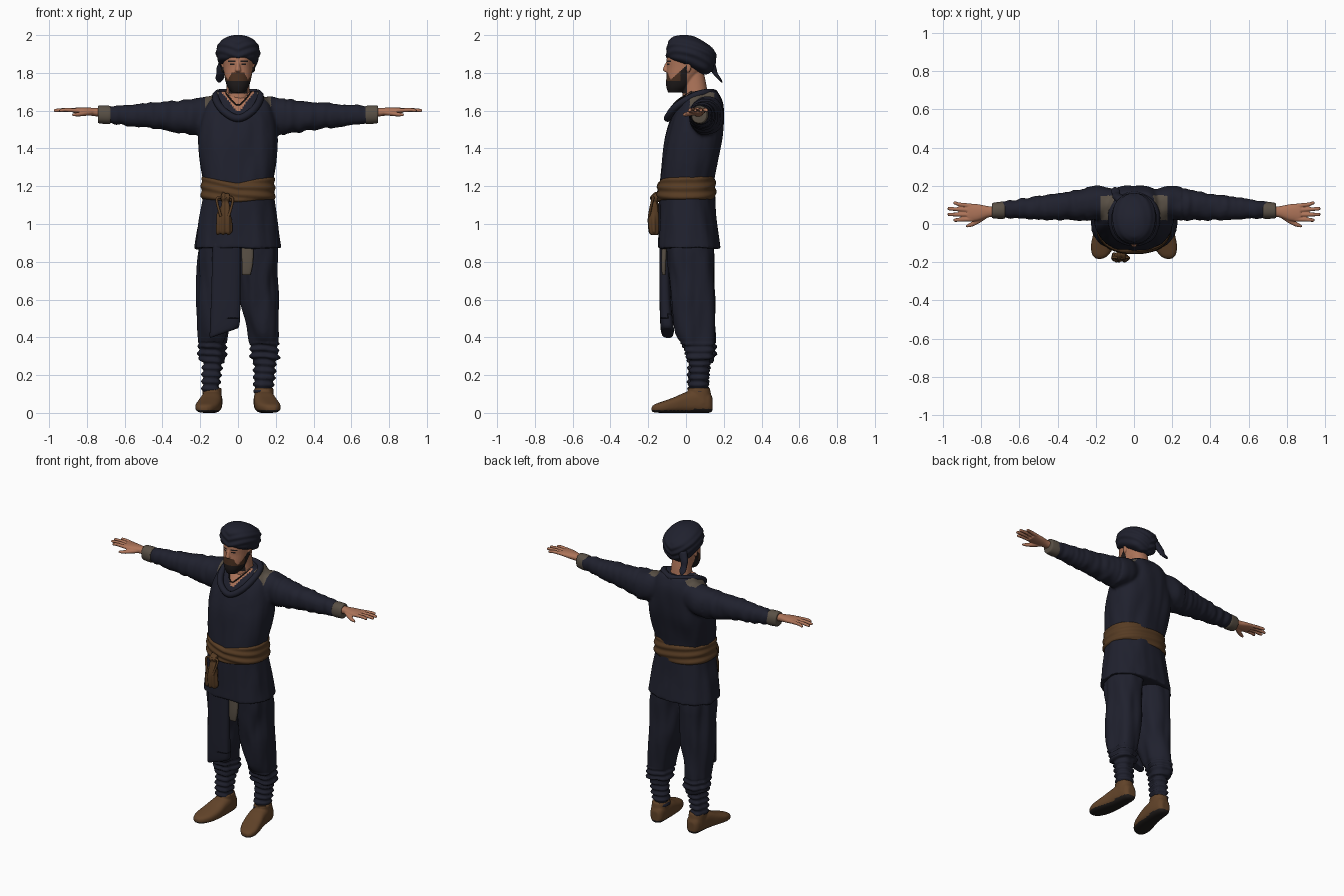
import bpy
import bmesh
import math
from mathutils import Vector, noise

if "Cube" in bpy.data.objects:
    bpy.data.objects.remove(bpy.data.objects["Cube"])


def material(name, colour):
    mat = bpy.data.materials.new(name)
    mat.use_nodes = True
    mat.diffuse_color = (*colour, 1)
    mat.node_tree.nodes["Principled BSDF"].inputs["Base Color"].default_value = (*colour, 1)
    return mat


NAVY = material("navy cloth", (0.014, 0.015, 0.027))
SASH = material("brown cloth", (0.095, 0.045, 0.017))
LEATHER = material("shoe leather", (0.12, 0.056, 0.022))
SKIN = material("skin", (0.42, 0.175, 0.1))
GREY = material("worn grey cloth", (0.1, 0.08, 0.06))
HAIR = material("dark hair", (0.014, 0.011, 0.011))
BROWN_HAIR = material("brown hair", (0.07, 0.03, 0.015))
SOLE = material("dark sole", (0.015, 0.012, 0.011))


def spline(a, b, c, d, t):
    return 0.5 * (2 * b + (c - a) * t + (2 * a - 5 * b + 4 * c - d) * t * t
                  + (3 * b - a - 3 * c + d) * t ** 3)


def loft(bm, axis, rings, power=2.2, side=1, steps=4, sides=32):
    """Skin smooth oval rings (position, centre u, centre v, radius u, radius v) along an axis."""
    dense = []
    for i in range(len(rings) - 1):
        four = [rings[max(0, min(len(rings) - 1, i + k))] for k in (-1, 0, 1, 2)]
        dense += [[spline(*vals, s / steps) for vals in zip(*four)] for s in range(steps)]
    dense.append(rings[-1])
    loops = []
    for pos, cu, cv, ru, rv in dense:
        loop = []
        for k in range(sides):
            c, s = math.cos(math.tau * k / sides), math.sin(math.tau * k / sides)
            u = cu + max(ru, 0.002) * math.copysign(abs(c) ** (2 / power), c)
            v = cv + max(rv, 0.002) * math.copysign(abs(s) ** (2 / power), s)
            x, y, z = {"x": (pos, u, v), "y": (u, pos, v), "z": (u, v, pos)}[axis]
            loop.append(bm.verts.new((x * side, y, z)))
        loops.append(loop)
    for a, b in zip(loops, loops[1:]):
        for k in range(sides):
            j = (k + 1) % sides
            bm.faces.new((a[k], a[j], b[j], b[k]))
    bm.faces.new(loops[0])
    bm.faces.new(loops[-1])


def finish(name, bm, mats, voxel=0, smooth=3, fold=None, rule=None):
    """Fuse the lofts, push in cloth folds, then colour the faces by rule."""
    bmesh.ops.recalc_face_normals(bm, faces=bm.faces)
    mesh = bpy.data.meshes.new(name)
    bm.to_mesh(mesh)
    bm.free()
    obj = bpy.data.objects.new(name, mesh)
    bpy.context.collection.objects.link(obj)
    if voxel:
        remesh = obj.modifiers.new("fuse", "REMESH")
        remesh.mode, remesh.voxel_size = "VOXEL", voxel
        relax = obj.modifiers.new("relax", "SMOOTH")
        relax.factor, relax.iterations = 0.5, smooth
        bake(obj)
    mesh = obj.data
    if fold:
        moves = [fold(v.co, v.normal) for v in mesh.vertices]
        for v, move in zip(mesh.vertices, moves):
            v.co += move
    mesh.materials.clear()
    for mat in mats:
        mesh.materials.append(mat)
    for face in mesh.polygons:
        face.use_smooth = True
        face.material_index = rule(face.center, face.normal) if rule else 0
    return obj


def bake(obj):
    graph = bpy.context.evaluated_depsgraph_get()
    mesh = bpy.data.meshes.new_from_object(obj.evaluated_get(graph))
    obj.modifiers.clear()
    obj.data = mesh


def tube(name, points, radius, mat, closed=False):
    curve = bpy.data.curves.new(name, "CURVE")
    curve.dimensions, curve.bevel_depth, curve.bevel_resolution = "3D", radius, 3
    line = curve.splines.new("NURBS")
    line.points.add(len(points) - 1)
    for p, co in zip(line.points, points):
        p.co = (*co, 1)
    line.use_cyclic_u, line.use_endpoint_u, line.order_u = closed, not closed, 3
    curve.materials.append(mat)
    helper = bpy.data.objects.new(name + " path", curve)
    bpy.context.collection.objects.link(helper)
    graph = bpy.context.evaluated_depsgraph_get()
    mesh = bpy.data.meshes.new_from_object(helper.evaluated_get(graph))
    bpy.data.objects.remove(helper)
    obj = bpy.data.objects.new(name, mesh)
    bpy.context.collection.objects.link(obj)
    for face in mesh.polygons:
        face.use_smooth = True


# Tunic with sleeves
def tunic_fold(p, n):
    if abs(p.x) > 0.25:
        return n * 0.008 * noise.noise(Vector((p.x * 30, p.y * 9, p.z * 9)))
    return n * 0.009 * noise.noise(Vector((p.x * 16, p.y * 16, p.z * 4)))


def tunic_rule(p, n):
    x = abs(p.x)
    if 0.1 < x < 0.175 and 0.02 < p.y < 0.15 and n.z > 0.3 and p.z > 1.6:
        return 1
    return 2 if p.y < 0.04 and p.z > 1.6 and x < 0.8 * (p.z - 1.59) else 0


bm = bmesh.new()
loft(bm, "z", [(.87, 0, .015, .232, .167), (1, 0, .01, .213, .155), (1.13, 0, .005, .188, .147),
               (1.22, 0, .003, .184, .143), (1.33, 0, .02, .203, .147), (1.45, 0, .042, .213, .152),
               (1.56, 0, .062, .2, .138), (1.64, 0, .078, .17, .115), (1.7, 0, .085, .115, .08)], 2.4)
for side in (1, -1):
    loft(bm, "x", [(.08, .1, 1.6, .08, .08), (.2, .11, 1.572, .09, .1), (.28, .1, 1.568, .082, .09),
                   (.4, .09, 1.573, .07, .074), (.5, .085, 1.574, .062, .064),
                   (.6, .078, 1.576, .052, .055), (.7, .072, 1.577, .041, .043)], side=side)
finish("tunic", bm, [NAVY, GREY, SKIN], 0.009, 4, tunic_fold, tunic_rule)

# Cowl collar and neck cord
half = [(.09, .12, 1.7), (.125, .04, 1.68), (.1, -.06, 1.62), (.05, -.09, 1.575)]
ring = [(0, .16, 1.69)] + half + [(0, -.1, 1.555)] + [(-x, y, z) for x, y, z in reversed(half)]
tube("cowl_collar", ring, 0.02, NAVY, True)
tube("neck_cord", [(.07, .03, 1.7), (.04, -.045, 1.66), (0, -.075, 1.62), (-.04, -.045, 1.66),
                   (-.07, .03, 1.7)], 0.004, HAIR)

# Sash, knot and hanging pouch
def sash_fold(p, n):
    dip = 0.03 * (1 - abs(p.x) / 0.2) if p.y < 0 else 0
    wave = 0.004 * math.sin((p.z + 0.15 * p.x) * 130)
    return n * wave - Vector((0, 0, dip * (p.z - 1.1) / 0.15))


bm = bmesh.new()
loft(bm, "z", [(1.125, 0, .002, .187, .148), (1.14, 0, .002, .196, .156), (1.19, 0, .002, .195, .155),
               (1.235, 0, .002, .194, .152), (1.25, 0, .003, .186, .146)], 2.4, steps=8, sides=64)
finish("sash", bm, [SASH], 0.008, 2, sash_fold)

bm = bmesh.new()
loft(bm, "z", [(.945, -.075, -.165, .038, .016), (.96, -.075, -.17, .046, .024),
               (1.03, -.073, -.172, .042, .027), (1.09, -.07, -.168, .026, .02),
               (1.12, -.07, -.165, .018, .016), (1.14, -.07, -.163, .032, .025),
               (1.165, -.07, -.155, .012, .012)])
finish("sash_pouch", bm, [SASH], 0.005, 1,
       lambda p, n: n * 0.004 * math.sin(p.x * 220))
for side in (1, -1):
    tube("pouch_cord", [(-.07, -.18, 1.14), (-.07 + side * .045, -.17, 1.15),
                        (-.07 + side * .04, -.185, 1.1), (-.07 + side * .02, -.195, 1.04)], .007, SASH)

# Baggy trousers with gathered hems
bm = bmesh.new()
for side in (1, -1):
    loft(bm, "z", [(.1, .14, .07, .045, .05), (.2, .14, .068, .05, .052), (.27, .14, .07, .054, .058),
                   (.29, .142, .075, .074, .077), (.34, .142, .07, .072, .085), (.42, .135, .05, .08, .104),
                   (.55, .12, .04, .095, .115), (.7, .11, .03, .105, .12), (.85, .105, .025, .107, .125),
                   (.95, .1, .02, .1, .12)], side=side)


def trouser_fold(p, n):
    gather = 0.007 * math.sin(p.z * 170 + 9 * p.x) if p.z < 0.37 else 0
    return n * (gather + 0.016 * noise.noise(Vector((p.x * 17, p.y * 17, p.z * 5))))


finish("trousers", bm, [NAVY], 0.009, 3, trouser_fold)

# Hanging front cloths
bm = bmesh.new()
loft(bm, "z", [(.9, -.06, -.115, .075, .025), (.6, -.065, -.11, .078, .03), (.45, -.07, -.1, .08, .035),
               (.42, -.075, -.095, .076, .03)], 3)
finish("front_panel", bm, [NAVY], 0.007, 2,
       lambda p, n: Vector((0, 0, 0.35 * (p.x + 0.08) if p.z < 0.5 else 0)))
bm = bmesh.new()
loft(bm, "z", [(.9, .05, -.113, .033, .014), (.8, .05, -.118, .03, .013), (.74, .045, -.118, .024, .01),
               (.73, .045, -.117, .018, .006)], 3)
finish("grey_strip", bm, [GREY])

# Shoes, cuffs and hands
for side, label in ((1, "left"), (-1, "right")):
    bm = bmesh.new()
    loft(bm, "y", [(.14, .135, .045, .025, .035), (.12, .135, .055, .044, .055), (.06, .137, .06, .054, .06),
                   (0, .142, .055, .058, .055), (-.06, .152, .042, .063, .042), (-.12, .166, .031, .06, .031),
                   (-.165, .176, .024, .04, .022), (-.182, .18, .02, .016, .012)], 2.8, side)
    loft(bm, "z", [(.05, .137, .075, .052, .06), (.1, .137, .072, .051, .06),
                   (.132, .137, .068, .05, .058)], side=side)
    finish(label + "_shoe", bm, [LEATHER, SOLE], 0.006, 2,
           rule=lambda p, n: int(p.z < 0.014 or (p.y > 0.04 and p.z < 0.022)))

    bm = bmesh.new()
    loft(bm, "x", [(.675, .072, 1.578, .043, .046), (.69, .072, 1.578, .045, .049),
                   (.735, .07, 1.58, .041, .047), (.742, .07, 1.58, .034, .04)], side=side)
    finish(label + "_cuff", bm, [GREY])

    bm = bmesh.new()
    loft(bm, "x", [(.71, .065, 1.59, .028, .025), (.76, .064, 1.593, .029, .022),
                   (.82, .06, 1.598, .044, .019), (.87, .06, 1.601, .045, .014)], side=side)
    for root, tip, end in ((.025, .02, .945), (.048, .05, .975), (.072, .08, .975), (.094, .11, .945)):
        loft(bm, "x", [(.84, root, 1.6, .012, .011), (.91, (root + tip) / 2, 1.604, .0105, .0105),
                       (end - .008, tip, 1.601, .009, .009), (end, tip, 1.6, .004, .004)], 2, side, sides=12)
    loft(bm, "x", [(.77, .05, 1.59, .02, .014), (.81, .02, 1.585, .017, .013),
                   (.85, -.002, 1.58, .013, .011), (.878, -.012, 1.578, .006, .006)], 2, side, sides=12)
    finish(label + "_hand", bm, [SKIN], 0.004, 2)


# Head with neck, nose, ears and beard
def face_rule(p, n):
    x = abs(p.x)
    if 1.69 < p.z < 1.765 + 0.9 * max(0, p.y + 0.08) and p.y < 0.005:
        return 2 if p.z > 1.757 and p.y < -0.03 else 1
    if p.y < -0.07 and 1.76 < p.z < 1.803 and x < 0.042 - (p.z - 1.785) * 0.5:
        return 2
    eye = abs(x - 0.031) < 0.012 and abs(p.z - 1.846) < 0.004
    brow = abs(x - 0.033) < 0.02 and abs(p.z - 1.862) < 0.004
    return 1 if p.y < -0.05 and (eye or brow) else 0


bm = bmesh.new()
loft(bm, "z", [(1.58, 0, .05, .075, .07), (1.66, 0, .05, .067, .068), (1.74, 0, .045, .06, .062),
               (1.82, 0, .035, .055, .055)])
loft(bm, "z", [(1.695, 0, -.06, .034, .034), (1.73, 0, -.04, .058, .065), (1.78, 0, -.02, .072, .084),
               (1.83, 0, 0, .078, .101), (1.88, 0, .01, .08, .112), (1.94, 0, .01, .07, .09)])
loft(bm, "z", [(1.805, 0, -.1, .012, .01), (1.813, 0, -.107, .016, .015), (1.835, 0, -.103, .011, .014),
               (1.86, 0, -.094, .009, .01)], sides=16)
for side in (1, -1):
    loft(bm, "x", [(.066, .005, 1.826, .012, .022), (.084, .012, 1.83, .015, .027),
                   (.091, .015, 1.832, .008, .018)], side=side, sides=16)
finish("head", bm, [SKIN, HAIR, BROWN_HAIR], 0.004, 3, rule=face_rule)

# Wrapped turban with a loose tail
bm = bmesh.new()
loft(bm, "z", [(1.795, 0, .095, .04, .03), (1.82, 0, .078, .08, .066), (1.85, 0, .058, .1, .097),
               (1.88, 0, .03, .112, .131), (1.92, 0, .024, .116, .127), (1.96, 0, .004, .1, .1),
               (1.99, 0, -.01, .06, .062), (2, 0, -.01, .02, .02)])
finish("turban", bm, [NAVY], 0.006, 2,
       lambda p, n: n * 0.003 * math.sin((p.z - 0.5 * abs(p.x) + 0.3 * p.y) * 150) * (1 - max(0, n.z)))
bm = bmesh.new()
loft(bm, "z", [(1.88, -.06, .125, .03, .02), (1.83, -.085, .142, .027, .018), (1.8, -.093, .153, .02, .014),
               (1.77, -.097, .175, .022, .01), (1.75, -.1, .19, .006, .004)])
finish("turban_tail", bm, [NAVY])
